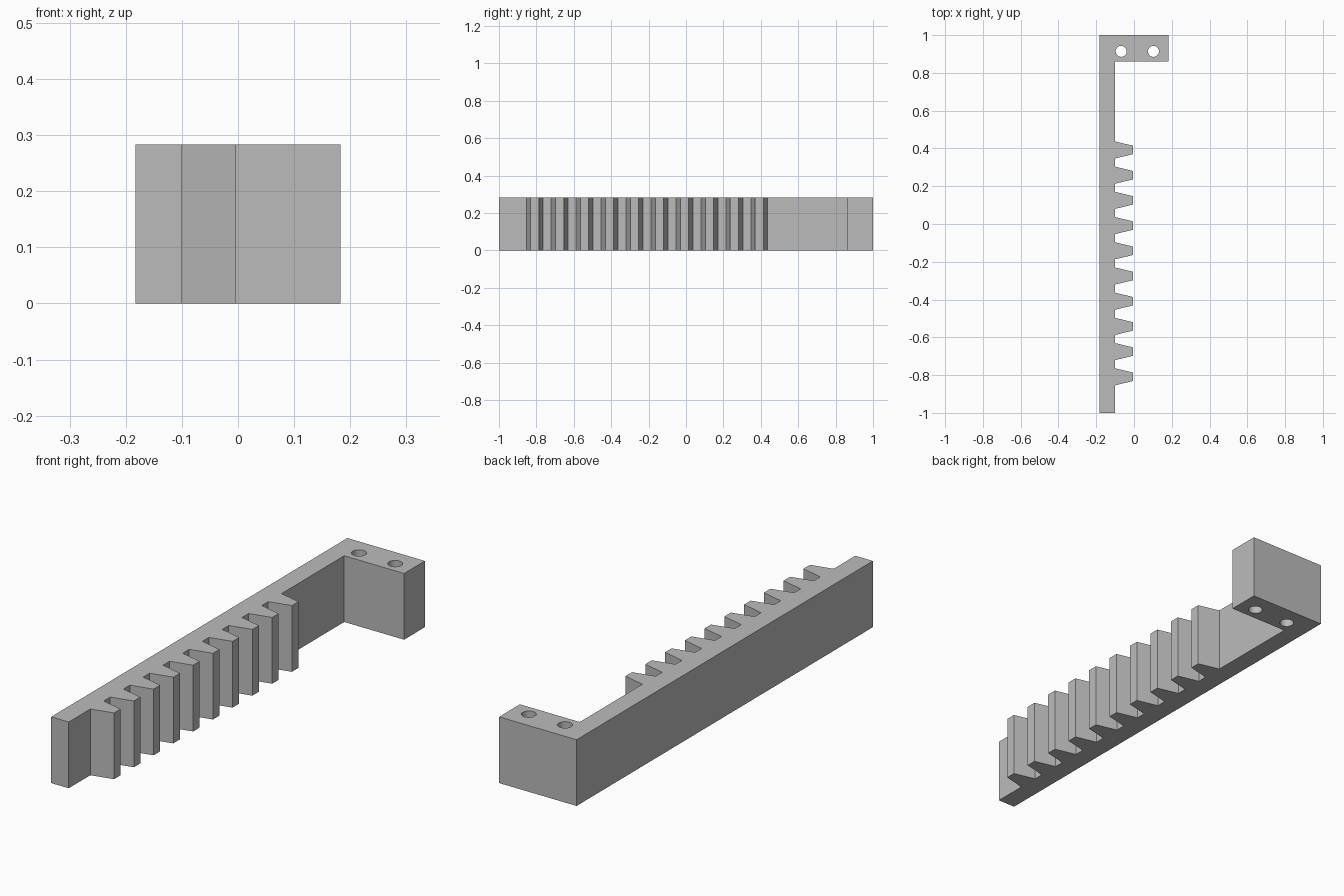
import bpy, bmesh

HEIGHT = 0.283
BACK, ROOT, TIP, ARM = -0.183, -0.1, -0.004, 0.183
ARM_Y = 0.86
TEETH, FIRST, LAST = 10, -0.809, 0.392
ROOT_HALF, TIP_HALF = 0.045, 0.022

cube = bpy.data.objects.get("Cube")
if cube:
    bpy.data.objects.remove(cube)

grey = bpy.data.materials.new("plain grey")
grey.use_nodes = True
colour = (0.5, 0.5, 0.5, 1)
grey.diffuse_color = colour
grey.node_tree.nodes["Principled BSDF"].inputs["Base Color"].default_value = colour


def extrude_profile(name, points, z0, z1):
    """Solid prism from a counter-clockwise outline."""
    bm = bmesh.new()
    face = bm.faces.new([bm.verts.new((x, y, z0)) for x, y in points])
    top = bmesh.ops.extrude_face_region(bm, geom=[face])["geom"]
    verts = [v for v in top if isinstance(v, bmesh.types.BMVert)]
    bmesh.ops.translate(bm, verts=verts, vec=(0, 0, z1 - z0))
    bmesh.ops.recalc_face_normals(bm, faces=bm.faces)
    mesh = bpy.data.meshes.new(name)
    bm.to_mesh(mesh)
    bm.free()
    mesh.materials.append(grey)
    obj = bpy.data.objects.new(name, mesh)
    bpy.context.collection.objects.link(obj)
    return obj


# Rack outline: straight back, toothed inner edge, mounting arm at the rear
outline = [(BACK, -1), (ROOT, -1)]
for i in range(TEETH):
    y = FIRST + (LAST - FIRST) * i / (TEETH - 1)
    outline += [(ROOT, y - ROOT_HALF), (TIP, y - TIP_HALF),
                (TIP, y + TIP_HALF), (ROOT, y + ROOT_HALF)]
outline += [(ROOT, ARM_Y), (ARM, ARM_Y), (ARM, 1), (BACK, 1)]
rack = extrude_profile("toothed_rack", outline, 0, HEIGHT)

# Two vertical screw holes through the arm
for side, x in (("right", -0.068), ("left", 0.103)):
    bpy.ops.mesh.primitive_cylinder_add(vertices=32, radius=0.029, depth=1,
                                        location=(x, 0.914, HEIGHT / 2))
    cutter = bpy.context.object
    cutter.name = side + "_hole_cutter"
    cutter.data.materials.append(grey)
    cutter.hide_render = True
    cutter.hide_set(True)
    cut = rack.modifiers.new(side + " screw hole", 'BOOLEAN')
    cut.operation = 'DIFFERENCE'
    cut.solver = 'EXACT'
    cut.object = cutter

# Apply the cuts, drop the cutters and smooth only the hole walls
bpy.context.view_layer.update()
graph = bpy.context.evaluated_depsgraph_get()
finished = bpy.data.meshes.new_from_object(rack.evaluated_get(graph))
rack.modifiers.clear()
rack.data = finished
for side in ("right", "left"):
    bpy.data.objects.remove(bpy.data.objects[side + "_hole_cutter"])
bpy.ops.object.select_all(action='DESELECT')
rack.select_set(True)
bpy.context.view_layer.objects.active = rack
bpy.ops.object.shade_smooth_by_angle(angle=0.5)
